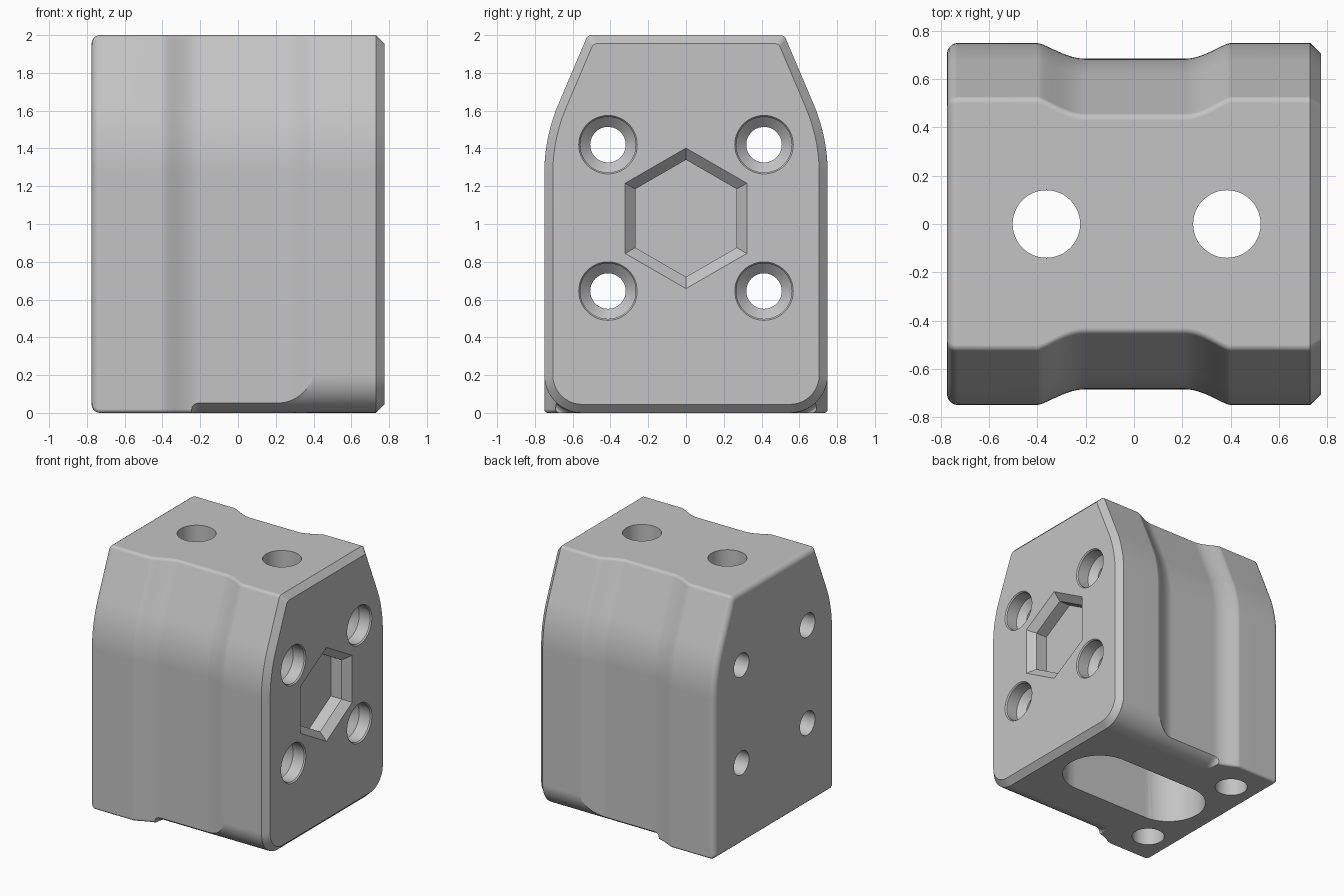
import bpy, bmesh
from math import sin, cos, acos, pi, radians

if "Cube" in bpy.data.objects:
    bpy.data.objects.remove(bpy.data.objects["Cube"], do_unlink=True)

grey = bpy.data.materials.new("light_grey")
grey.use_nodes = True
colour = (0.55, 0.55, 0.55, 1)
grey.diffuse_color = colour
grey.node_tree.nodes["Principled BSDF"].inputs["Base Color"].default_value = colour


def loft(name, sections):
    """Closed solid skinned through equal-length rings of points."""
    bm = bmesh.new()
    rings = [[bm.verts.new(p) for p in s] for s in sections]
    n = len(rings[0])
    for a, b in zip(rings, rings[1:]):
        for i in range(n):
            j = (i + 1) % n
            bm.faces.new((a[i], a[j], b[j], b[i]))
    bm.faces.new(rings[0])
    bm.faces.new(rings[-1])
    bmesh.ops.recalc_face_normals(bm, faces=bm.faces)
    mesh = bpy.data.meshes.new(name)
    bm.to_mesh(mesh)
    bm.free()
    obj = bpy.data.objects.new(name, mesh)
    bpy.context.collection.objects.link(obj)
    mesh.materials.append(grey)
    return obj


# Main dimensions of the block
END, WIDTH, HEIGHT = 0.775, 0.75, 2.0
BEVEL, WAIST = 0.045, 0.065
SHOULDER_R, SHOULDER_Z, LEAN = 0.93, 1.27, radians(23)
FOOT_A, FOOT_B = -0.245, -0.2


def waist(x):
    """Inset of the sides: a soft step at both ends of the waist."""
    t = (x + 0.4) / 0.2 if x < 0 else (0.4 - x) / 0.19
    t = min(max(t, 0), 1) ** 0.75
    return WAIST * t * t * (3 - 2 * t)


def section(x, edge):
    w = WIDTH - waist(x) - edge
    r = SHOULDER_R - waist(x) - edge
    cy = WIDTH - SHOULDER_R
    half = []
    # small round along the top edge
    f = 0.03
    fz = HEIGHT - edge - f
    fy = cy + (r - f - (fz - SHOULDER_Z) * sin(LEAN)) / cos(LEAN)
    for i in range(6):
        a = pi / 2 + (LEAN - pi / 2) * i / 5
        half.append((fy + f * cos(a), fz + f * sin(a)))
    # curved shoulder
    for i in range(13):
        a = LEAN * (1 - i / 12)
        half.append((cy + r * cos(a), SHOULDER_Z + r * sin(a)))
    # bottom corner: nearly square at the feet, rounded elsewhere
    t = min(max((x - FOOT_A) / (FOOT_B - FOOT_A), 0), 1)
    mix = sin(acos(1 - t))
    big, small = 0.2 - edge, 0.02
    start = acos(min(1, 1 - waist(x) / big))
    for i in range(11):
        a = start + (pi / 2 - start) * i / 10
        b = pi / 2 * i / 10
        ry, rz = WIDTH - 0.2 + big * cos(a), 0.2 - big * sin(a)
        sy, sz = w - small + small * cos(b), edge + small - small * sin(b)
        half.append((sy + (ry - sy) * mix, sz + (rz - sz) * mix))
    ring = half + [(-y, z) for y, z in reversed(half)]
    return [(x, y, z) for y, z in ring]


# Body: rounded -x end, waisted middle, chamfered +x end
stations = []
for i in range(6):
    a = pi / 2 * i / 5
    stations.append((-END + BEVEL * (1 - cos(a)), BEVEL * (1 - sin(a))))
middle = {round(-0.4 + 0.2 * i / 14, 4) for i in range(15)}
middle |= {round(0.21 + 0.19 * i / 14, 4) for i in range(15)}
middle |= {round(FOOT_A + (FOOT_B - FOOT_A) * t, 4) for t in (0, 0.08, 0.25, 0.5)}
stations += [(x, 0) for x in sorted(middle)]
stations += [(END - BEVEL, 0), (END, BEVEL)]
body = loft("mounting_block", [section(x, e) for x, e in stations])


def bore(axis, centre, rings, sides=48):
    """Cutter made of (position, radius) rings along an axis."""
    sections = []
    for pos, r in rings:
        pts = []
        for i in range(sides):
            a = 2 * pi * i / sides
            u, v = centre[0] + r * sin(a), centre[1] + r * cos(a)
            pts.append((pos, u, v) if axis == "x" else (u, v, pos))
        sections.append(pts)
    return loft("cutter", sections)


def slot(length, r, z0, z1):
    """Cutter with two round ends, running along x."""
    sections = []
    for z in (z0, z1):
        pts = []
        for side in (1, -1):
            for i in range(25):
                a = -pi / 2 + pi * i / 24
                pts.append((side * (length + r * cos(a)), side * r * sin(a), z))
        sections.append(pts)
    return loft("cutter", sections)


# Slot in the underside and the two holes from the top into it
cutters = [slot(0.335, 0.275, -0.1, 1.5)]
for x in (-0.363, 0.385):
    cutters.append(bore("z", (x, 0), [(1.4, 0.14), (2.1, 0.14)]))
# Blind holes in the feet
for y in (-0.48, 0.48):
    cutters.append(bore("z", (-0.54, y), [(-0.1, 0.12), (0.4, 0.12)]))
# Four countersunk through holes
for y in (-0.413, 0.413):
    for z in (0.645, 1.42):
        cutters.append(bore("x", (y, z), [
            (0.85, 0.155), (END, 0.155), (0.765, 0.147), (0.67, 0.147),
            (0.62, 0.094), (-0.85, 0.094)]))
# Hexagonal pocket with a chamfered rim
cutters.append(bore("x", (0, 1.03), [
    (0.85, 0.372), (END, 0.372), (0.72, 0.31), (0.625, 0.31)], 6))

bpy.context.view_layer.objects.active = body
for cutter in cutters:
    cutter.hide_render = True
    mod = body.modifiers.new("cut", "BOOLEAN")
    mod.operation = "DIFFERENCE"
    mod.solver = "EXACT"
    mod.object = cutter
    bpy.ops.object.modifier_apply(modifier=mod.name)
    bpy.data.objects.remove(cutter, do_unlink=True)

# Smooth shading with crisp edges
bpy.ops.object.select_all(action="DESELECT")
body.select_set(True)
bpy.ops.object.shade_smooth_by_angle(angle=radians(28))
weighted = body.modifiers.new("clean_normals", "WEIGHTED_NORMAL")
weighted.keep_sharp = True
